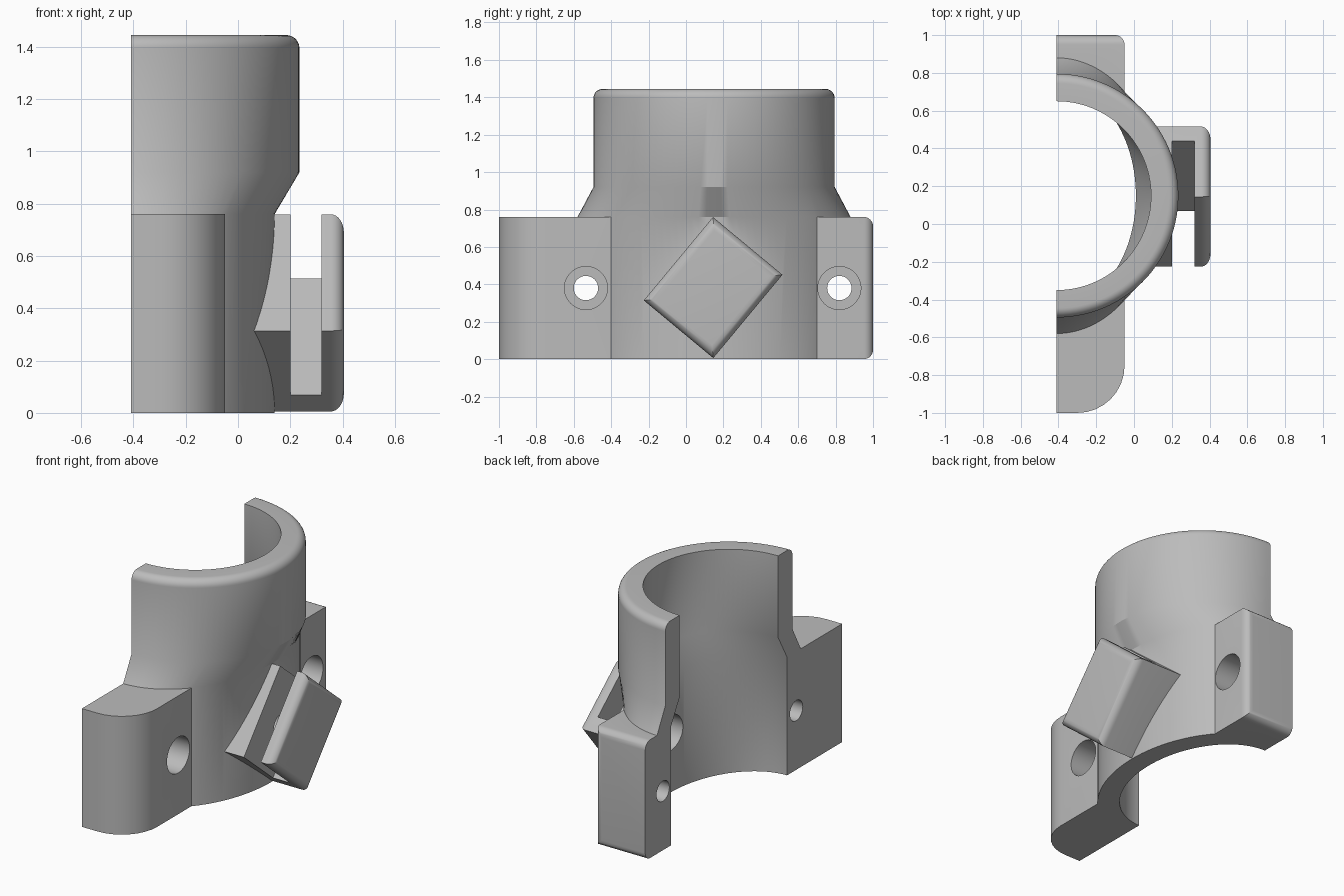
import bpy, bmesh, math
from mathutils import Vector

if "Cube" in bpy.data.objects:
    bpy.data.objects.remove(bpy.data.objects["Cube"], do_unlink=True)

CX, CY = -0.41, 0.15          # axis of the half sleeve, on the split plane
FLANGE_TOP = 0.76
SEGMENTS = 56

grey = bpy.data.materials.new("light grey")
grey.use_nodes = True
colour = (0.5, 0.5, 0.5, 1)
grey.diffuse_color = colour
grey.node_tree.nodes["Principled BSDF"].inputs["Base Color"].default_value = colour


def finish(name, bm):
    bmesh.ops.recalc_face_normals(bm, faces=bm.faces)
    mesh = bpy.data.meshes.new(name)
    bm.to_mesh(mesh)
    bm.free()
    mesh.materials.append(grey)
    obj = bpy.data.objects.new(name, mesh)
    bpy.context.collection.objects.link(obj)
    return obj


def prism(name, points, offset, bevel_test=None, radius=0.0):
    """Extrude a closed outline and round the edges whose ends pass the test."""
    bm = bmesh.new()
    face = bm.faces.new([bm.verts.new(p) for p in points])
    extruded = bmesh.ops.extrude_face_region(bm, geom=[face], use_keep_orig=True)
    moved = [g for g in extruded["geom"] if isinstance(g, bmesh.types.BMVert)]
    bmesh.ops.translate(bm, verts=moved, vec=offset)
    bmesh.ops.recalc_face_normals(bm, faces=bm.faces)
    if bevel_test:
        edges = [e for e in bm.edges if bevel_test(e.verts[0].co, e.verts[1].co)]
        bmesh.ops.bevel(bm, geom=edges, offset=radius, segments=8,
                        profile=0.5, affect='EDGES', clamp_overlap=True)
    return finish(name, bm)


def combine(target, tool, operation):
    mod = target.modifiers.new(operation.title(), 'BOOLEAN')
    mod.operation, mod.solver, mod.object = operation, 'EXACT', tool
    with bpy.context.temp_override(object=target, active_object=target,
                                   selected_objects=[target]):
        bpy.ops.object.modifier_apply(modifier=mod.name)
    bpy.data.objects.remove(tool, do_unlink=True)


def drill(target, x0, x1, y, z, radius):
    """Cut a round hole along x."""
    ring = [(x0, y + radius * math.cos(a), z + radius * math.sin(a))
            for a in (math.tau * i / 48 for i in range(48))]
    combine(target, prism("drill", ring, (x1 - x0, 0, 0)), 'DIFFERENCE')


# Half sleeve: wall section (x radius, y radius, height), oval below, round above
top, fillet = 1.445, 0.05
section = [(0.55, 0.73, 0), (0.55, 0.73, FLANGE_TOP), (0.645, 0.645, 0.92)]
for i in range(9):
    a = math.pi / 2 * i / 8
    r = 0.645 - fillet + fillet * math.cos(a)
    section.append((r, r, top - fillet + fillet * math.sin(a)))
section += [(0.5, 0.5, top), (0.5, 0.5, 0.92), (0.42, 0.59, FLANGE_TOP), (0.42, 0.59, 0)]

bm = bmesh.new()
rows = []
for i in range(SEGMENTS + 1):
    a = math.pi * (i / SEGMENTS - 0.5)
    c = 0.0 if i in (0, SEGMENTS) else math.cos(a)
    rows.append([bm.verts.new((CX + rx * c, CY + ry * math.sin(a), z))
                 for rx, ry, z in section])
for row, following in zip(rows, rows[1:]):
    for j in range(len(section)):
        k = (j + 1) % len(section)
        bm.faces.new((row[j], row[k], following[k], following[j]))
bm.faces.new(rows[0])
bm.faces.new(rows[-1])
body = finish("half_sleeve_clamp", bm)

# Bolt flanges, rooted inside the sleeve wall
FLANGE_X = -0.05


def flange(name, side, test, radius):
    outline = [(CX, side, 0), (FLANGE_X, side, 0)]
    start = math.asin((FLANGE_X - CX) / 0.485)
    for i in range(13):
        a = start * (1 - i / 12)
        outline.append((CX + 0.485 * math.sin(a), CY + side * 0.66 * math.cos(a), 0))
    return prism(name, outline, (0, 0, FLANGE_TOP), test, radius)


def front_corner(a, b):
    return all(abs(p.x - FLANGE_X) < 1e-4 and p.y < -0.99 for p in (a, b))


def back_rim(a, b):
    on_end = a.y > 0.99 and b.y > 0.99
    return on_end and not (a.x < CX + 1e-4 and b.x < CX + 1e-4)


combine(body, flange("front_flange", -1, front_corner, 0.25), 'UNION')
combine(body, flange("back_flange", 1, back_rim, 0.05), 'UNION')

# Tilted clip: a slotted channel with a rounded outer plate
mid = Vector((0, 0.145, 0.3825))
tilt = math.radians(50.3)
along = Vector((0, math.cos(tilt), math.sin(tilt)))
across = Vector((0, -math.sin(tilt), math.cos(tilt)))
half_w, half_l, floor = 0.2415, 0.2895, -0.1415
channel = [(0.035, -half_w), (0.405, -half_w), (0.405, half_w), (0.32, half_w),
           (0.32, floor), (0.2, floor), (0.2, half_w), (0.035, half_w)]
outline = [Vector((x, 0, 0)) + mid + across * u - along * half_l for x, u in channel]
clip = prism("slotted_clip", outline, along * 2 * half_l,
             lambda a, b: a.x > 0.404 and b.x > 0.404, 0.05)
combine(body, clip, 'UNION')

# Counterbored bolt holes, and the recess behind the clip
for y in (-0.535, 0.82):
    drill(body, -0.25, 0.0, y, 0.38, 0.115)
    drill(body, -0.5, -0.2, y, 0.38, 0.065)
drill(body, -0.2, 0.1, 0.145, 0.3825, 0.115)
drill(body, 0.05, 0.26, 0.145, 0.3825, 0.065)

# Smooth shading with crisp edges
bpy.ops.object.select_all(action='DESELECT')
body.select_set(True)
bpy.context.view_layer.objects.active = body
bpy.ops.object.shade_smooth_by_angle(angle=math.radians(30))
